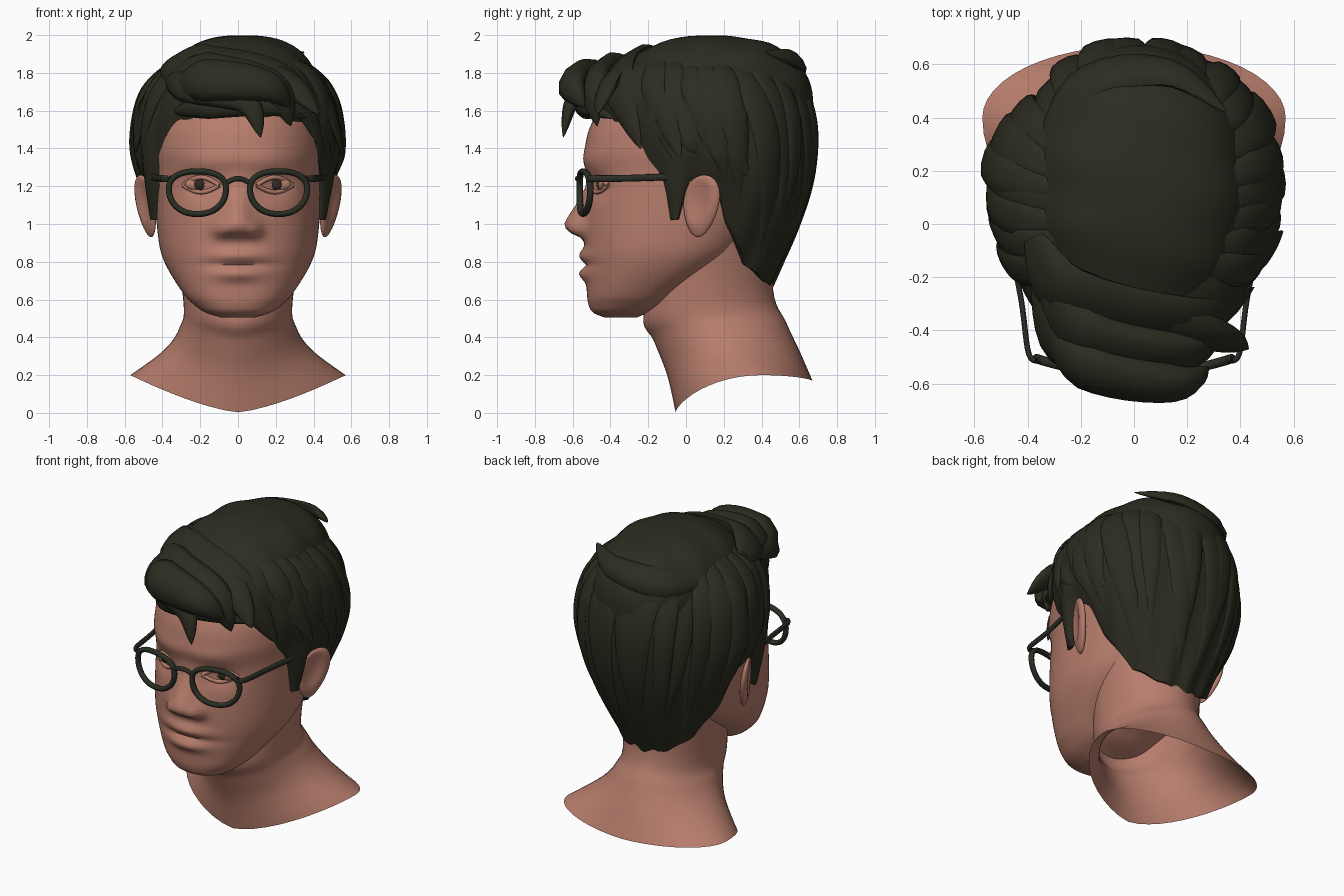
import bpy, bmesh, math, random
from mathutils import Vector

if "Cube" in bpy.data.objects:
    bpy.data.objects.remove(bpy.data.objects["Cube"])
random.seed(4)

def material(name, rgb):
    m = bpy.data.materials.new(name)
    m.diffuse_color = (*rgb, 1)
    m.use_nodes = True
    m.node_tree.nodes["Principled BSDF"].inputs["Base Color"].default_value = m.diffuse_color
    return m

SKIN = material("skin", (0.47, 0.205, 0.15))
HAIR = material("dark_hair", (0.025, 0.025, 0.015))
FRAME = material("glasses_frame", (0.022, 0.027, 0.017))
IRIS = material("iris", (0.035, 0.022, 0.015))

def finish(name, bm, mat, angle=65):
    bmesh.ops.recalc_face_normals(bm, faces=bm.faces)
    me = bpy.data.meshes.new(name)
    bm.to_mesh(me)
    bm.free()
    ob = bpy.data.objects.new(name, me)
    bpy.context.collection.objects.link(ob)
    me.materials.append(mat)
    bpy.ops.object.select_all(action='DESELECT')
    ob.select_set(True)
    bpy.context.view_layer.objects.active = ob
    bpy.ops.object.shade_smooth_by_angle(angle=math.radians(angle))
    return ob

def loft(name, rings, mat, caps=(False, False), closed=False):
    bm = bmesh.new()
    vr = [[bm.verts.new(p) for p in r] for r in rings]
    pairs = list(zip(vr, vr[1:])) + ([(vr[-1], vr[0])] if closed else [])
    for a, b in pairs:
        for i in range(len(a)):
            j = (i + 1) % len(a)
            bm.faces.new((a[i], a[j], b[j], b[i]))
    for ring, cap in ((vr[0], caps[0]), (vr[-1], caps[1])):
        if cap:
            bm.faces.new(ring)
    return finish(name, bm, mat)

def catmull(rows, n):
    rows = [Vector(r) for r in rows]
    out = []
    for i in range(len(rows) - 1):
        p0, p1, p2 = rows[max(i - 1, 0)], rows[i], rows[i + 1]
        p3 = rows[min(i + 2, len(rows) - 1)]
        for k in range(n):
            t = k / n
            out.append(0.5 * (2 * p1 + (p2 - p0) * t + (2 * p0 - 5 * p1 + 4 * p2 - p3) * t * t
                              + (3 * p1 - p0 - 3 * p2 + p3) * t ** 3))
    return out + [rows[-1]]

def lock(name, pts, w, th, mat, ref=None, taper=True, closed=False, n=6):
    """Flat tube along a path; tapered to a tip for hair."""
    path = catmull(pts, n) if not closed else [Vector(p) for p in pts]
    rings, m = [], len(path)
    for i, p in enumerate(path):
        a, b = (path[i - 1], path[(i + 1) % m]) if closed else (path[max(i - 1, 0)], path[min(i + 1, m - 1)])
        t = (b - a).normalized()
        nor = Vector(ref) if ref else p - Vector((0, 0.1, 1.4))
        side = t.cross(nor).normalized()
        nor = side.cross(t).normalized()
        u = i / (m - 1)
        s = max(0.03, min(1, 0.3 + 2.2 * u) * (1 - u ** 3)) if taper else 1
        rings.append([p + side * w * s * math.cos(k * math.pi / 5) + nor * th * s * math.sin(k * math.pi / 5)
                      for k in range(10)])
    return loft(name, rings, mat, (not closed, not closed), closed)

def interp(table, x):
    for a, b in zip(table, table[1:]):
        if x <= b[0]:
            t = max(0, (x - a[0]) / (b[0] - a[0]))
            return [p + (q - p) * t for p, q in zip(a[1:], b[1:])]
    return list(table[-1][1:])

# Head: z, front y, back y, half width, with face features pushed forward
HEAD = [(0.505, -.43, -.26, .09), (.53, -.49, -.2, .17), (.57, -.515, -.1, .23), (.64, -.525, 0, .295),
        (.8, -.53, .25, .39), (.95, -.535, .38, .425), (1.25, -.525, .53, .445), (1.4, -.535, .55, .455),
        (1.56, -.485, .55, .43), (1.75, -.33, .45, .32), (1.84, -.1, .3, .12)]
NOSE = [(.89, 0), (.925, .015), (.945, .065), (.97, .098), (.99, .113), (1.02, .104), (1.1, .055), (1.2, .005), (1.28, 0)]
EXP = 2.3

def bump(x, z, cx, cz, sx, sz):
    return math.exp(-((x - cx) / sx) ** 2 - ((z - cz) / sz) ** 2)

def feature(x, z):
    x = abs(x)
    d = interp(NOSE, z)[0] * math.exp(-(x / (0.05 + 0.2 * max(0, min(.2, 1.2 - z)))) ** 2)
    d += .042 * bump(x, z, .088, .97, .04, .04)
    d += .034 * bump(x, z, 0, .832, .15, .038) + .038 * bump(x, z, 0, .735, .125, .036)
    d -= .014 * bump(x, z, 0, .783, .18, .014)
    d += .014 * bump(x, z, .12, 1.33, .2, .05) - .035 * bump(x, z, .2, 1.2, .1, .06)
    return d

def face_y(x, z):
    yf, yb, w = interp(HEAD, z)
    ym = yf + .55 * (yb - yf)
    return ym - (ym - yf) * (1 - (abs(x) / w) ** EXP) ** (1 / EXP) - feature(x, z)

def spow(v, e):
    return math.copysign(abs(v) ** e, v)

rings = []
for z, yf, yb, w in [tuple(r) for r in catmull(HEAD, 10)]:
    ym, ring = yf + .55 * (yb - yf), []
    for i in range(128):
        a = i * math.tau / 128
        c, x = spow(math.cos(a), 2 / EXP), w * spow(math.sin(a), 2 / EXP)
        y = ym - (ym - yf) * c - feature(x, z) * min(1, 2 * c) if c > 0 else ym - (yb - ym) * c
        ring.append((x, y, z))
    rings.append(ring)
loft("head", rings, SKIN, (True, True))

# Neck and shoulder base: front y,z / half width, side y,z / back y,z
NECK = [(-.1, .9, .37, .14, 1.1, .46, 1.15), (-.225, .52, .29, .10, .6, .46, .66),
        (-.17, .38, .31, .18, .45, .53, .48), (-.10, .2, .395, .28, .33, .60, .33), (-.055, .003, .57, .4, .2, .67, .17)]
rings = []
for fy, fz, w, sy, sz, by, bz in [tuple(r) for r in catmull(NECK, 6)]:
    ring = []
    for i in range(48):
        a = i * math.tau / 48
        c, s = math.cos(a), math.sin(a)
        ey, ez = (fy, fz) if c > 0 else (by, bz)
        ring.append((w * s, sy + (ey - sy) * abs(c), sz + (ez - sz) * (1 - abs(s) ** 1.4)))
    rings.append(ring)
loft("neck", rings, SKIN)

# Ears, eyes and eyelids on both sides
for s, tag in ((1, "left"), (-1, "right")):
    bm = bmesh.new()
    bmesh.ops.create_uvsphere(bm, u_segments=24, v_segments=16, radius=1)
    for v in bm.verts:
        x, y, z = v.co
        rho = math.hypot(y + .15, z - .15)
        if x > 0:
            x -= 0.9 * max(0, 1 - (rho / .75) ** 2)
        px, py, pz = x * .03, y * .1 * (1 + .22 * z), z * .165
        v.co = (s * (.488 + px * .9 + py * .42 + pz * .17), .08 + py * .93 - px * .42 + pz * .1, 1.095 + pz)
    finish("ear_" + tag, bm, SKIN)
    for nm, cx, rx, rz, off, mat in (("eye_", .195, .085, .036, .004, SKIN), ("iris_", .205, .03, .031, .012, IRIS)):
        bm = bmesh.new()
        bmesh.ops.create_uvsphere(bm, u_segments=20, v_segments=12, radius=1)
        for v in bm.verts:
            v.co = (s * cx + v.co.x * rx, face_y(.195, 1.21) - off + v.co.y * .02 + .01, 1.21 + v.co.z * rz)
        finish(nm + tag, bm, mat)
    for nm, h in (("upper_lid_", .042), ("lower_lid_", -.036)):
        pts = []
        for k in range(7):
            x, z = .1 + .19 * k / 6, 1.205 + h * math.sin(math.pi * k / 6)
            pts.append((s * x, face_y(x, z) - .008, z))
        lock(nm + tag, pts, .012, .012, SKIN, ref=(0, -1, 0), taper=False, n=3)

# Glasses
def frame_y(x):
    return -.565 + .07 * (abs(x) / .4) ** 2

for s, tag in ((1, "left"), (-1, "right")):
    pts = []
    for k in range(40):
        a = k * math.tau / 40
        z = spow(math.sin(a), .9)
        x = s * (.215 + (.15 + .018 * z) * spow(math.cos(a), .85))
        pts.append((x, frame_y(x), 1.166 + .113 * z))
    lock("rim_" + tag, pts, .016, .018, FRAME, ref=(0, -1, 0), taper=False, closed=True)
    lock("temple_" + tag, [(s * .35, -.51, 1.24), (s * .395, -.49, 1.24), (s * .425, -.28, 1.243), (s * .485, .02, 1.255)],
         .018, .011, FRAME, ref=(1, 0, 0), taper=False)
lock("bridge", [(x, -.575 + abs(x) / 5, 1.24 - 6 * x * x) for x in (-.06, -.03, 0, .03, .06)], .014, .014, FRAME,
     ref=(0, -1, 0), taper=False)

# Hair cap: angle from front, widest radius and height, hem radius and height
CAP = [(0, .57, 1.66, .56, 1.56), (42, .55, 1.62, .53, 1.54), (57, .535, 1.56, .50, 1.34),
       (66, .535, 1.52, .49, 1.24), (70, .535, 1.5, .475, 1.02), (75, .535, 1.48, .475, 1.02), (82, .54, 1.46, .49, 1.22),
       (90, .55, 1.45, .50, 1.26), (100, .56, 1.43, .48, 1.2), (108, .57, 1.42, .43, 1.0), (130, .60, 1.42, .37, .78),
       (155, .605, 1.44, .38, .69), (180, .60, 1.45, .37, .655)]

def cap_point(deg, t, lift=0):
    f = deg % 360
    q = min(f, 360 - f)
    if f > 180 and q < 70:
        q = min(70, q * 1.2)
    rm, zm, rh, zh = interp(CAP, q)
    rm -= .085 * math.exp(-((f - 221) / 13) ** 2)
    if t < .55:
        a = t / .55 * math.pi / 2
        r, z = rm * math.sin(a) ** .82, zm + (1.92 - zm) * math.cos(a) ** .82
    else:
        u = 1 - (t - .55) / .45
        r, z = rh + (rm - rh) * math.sin(u * math.pi / 2), zh + (zm - zh) * u
    r += lift + .008 * math.sin(math.radians(f) * 17 + 4 * t) * min(1, 2 * t)
    a = math.radians(f)
    return Vector((r * math.sin(a), .08 - r * math.cos(a), z))

rings = [[cap_point(i * 2.5, t / 30) for i in range(144)] for t in range(1, 31)]
rings.append([Vector((p.x * .86, .08 + (p.y - .08) * .86, p.z + .02)) for p in rings[-1]])
loft("hair_cap", rings, HAIR, (True, False))

# Raised top mass with shallow combed grooves
rings = []
for k in range(1, 19):
    b = k / 18 * math.pi / 2
    r, h = math.sin(b) ** (2 / 2.6), max(0, math.cos(b)) ** (2 / 2.6)
    ring = []
    for i in range(80):
        a = i * math.tau / 80
        x, y = .42 * r * spow(math.sin(a), .95), -.56 * r * spow(math.cos(a), .95)
        z = 1.6 + .4 * h + .009 * r * (math.sin(24 * y + 6 * x) - 1) - .12 * max(0, -y - .1) * h
        ring.append((x + .02, y + .115, z))
    rings.append(ring)
loft("hair_top", rings, HAIR, (True, True))

# Quiff and loose front tips: path, half width, half thickness
QUIFF = [([(-.36, -.2, 1.78), (-.26, -.47, 1.73), (.04, -.6, 1.65), (.12, -.65, 1.46)], .1, .06),
         ([(-.33, -.2, 1.82), (-.18, -.42, 1.79), (.18, -.49, 1.72), (.28, -.47, 1.52)], .15, .08),
         ([(-.38, -.05, 1.84), (-.22, -.28, 1.84), (.25, -.36, 1.75), (.45, -.24, 1.4)], .16, .06),
         ([(-.32, -.36, 1.72), (-.17, -.53, 1.76), (.15, -.6, 1.73), (.28, -.54, 1.62)], .13, .095),
         ([(-.32, -.34, 1.6), (-.15, -.51, 1.62), (.15, -.52, 1.62), (.36, -.38, 1.56)], .07, .06),
         ([(-.1, -.3, 1.82), (.25, -.4, 1.75), (.43, -.47, 1.58)], .1, .05),
         ([(.28, -.05, 1.84), (.46, -.12, 1.66), (.56, -.03, 1.35)], .09, .03),
         ([(-.38, .1, 1.8), (-.2, .5, 1.83), (.12, .57, 1.87), (.35, .42, 1.91)], .1, .05)]
for i, (pts, w, th) in enumerate(QUIFF):
    lock(f"front_lock_{i + 1}", pts, w, th, HAIR)

# Side and back clumps that start under the top mass and gather at the nape
for i, deg in enumerate(range(92, 270, 13)):
    start, end = .1, .93 + random.uniform(-.12, .06)
    sweep = (180 - deg) * .25 + random.uniform(-10, 10)
    pts = [cap_point(deg + sweep * (k / 6) ** 1.5, start + (end - start) * k / 6, -.004) for k in range(7)]
    lock(f"back_lock_{i + 1}", pts, random.uniform(.07, .1), .026, HAIR)
for s, tag in ((1, "left"), (-1, "right")):
    for i, deg in enumerate((44, 58, 72, 86)):
        pts = [cap_point(s * (deg + 8 * k), .12 + .15 * k, -.004) for k in range(5)]
        lock(f"side_lock_{tag}_{i + 1}", pts, .075, .022, HAIR)
